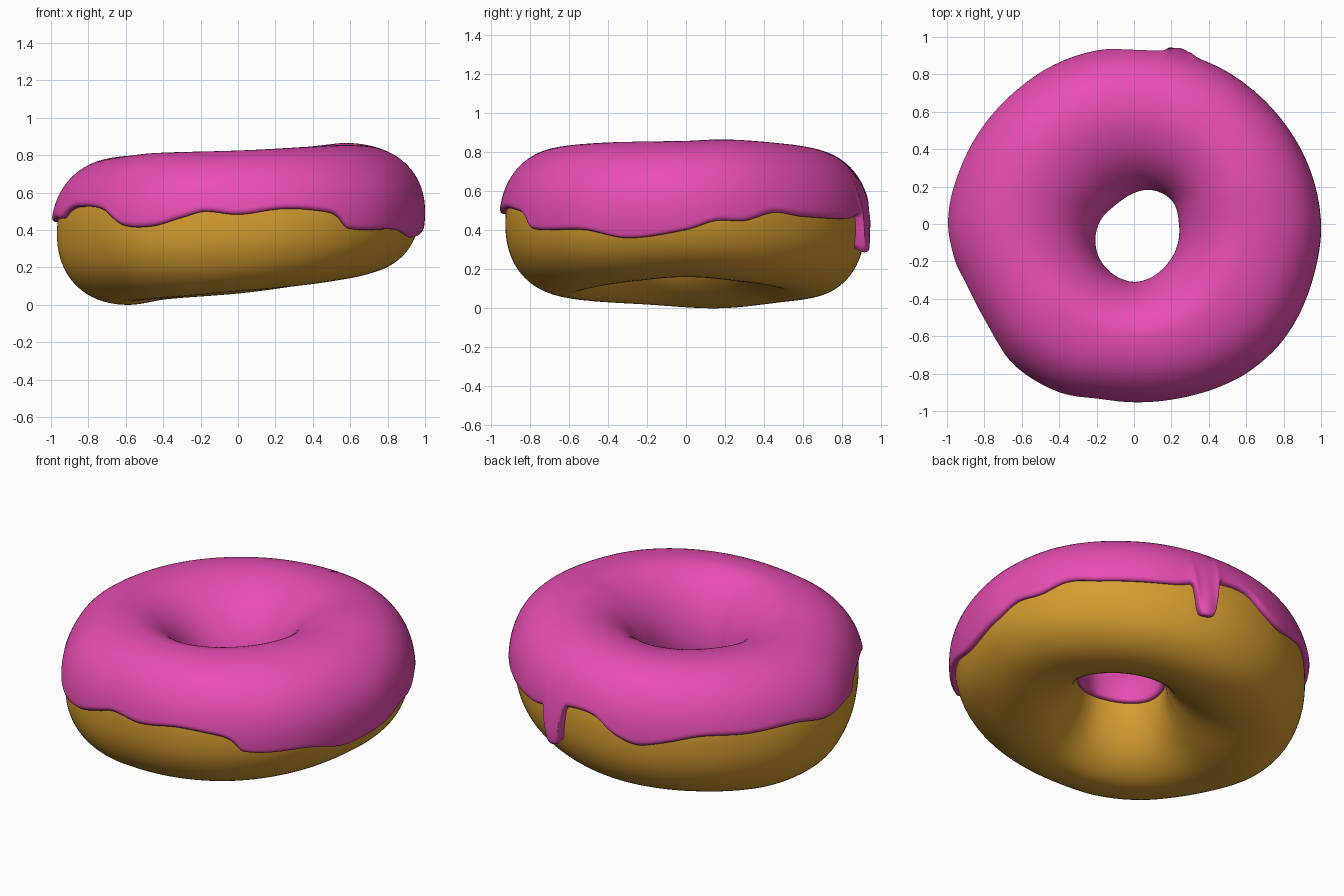
import bpy, bmesh, math

if "Cube" in bpy.data.objects:
    bpy.data.objects.remove(bpy.data.objects["Cube"])

SEG = 480          # steps around the ring
CREST = 0.60       # radius of the ring's crest line
THICK = 0.032      # icing thickness

# Values by angle in degrees (0 = +x, 90 = +y)
OUTER = [(0, 1.0), (38, .965), (52, .957), (90, .948), (140, .965), (180, 1.0), (199, .972),
         (213, .968), (228, .99), (246, .985), (259, .96), (275, .96), (308, 1.0), (322, 1.01), (345, 1.0)]
HOLE = [(0, .25), (30, .248), (60, .217), (90, .175), (117, .152), (145, .15), (166, .172), (186, .204),
        (225, .27), (255, .308), (275, .318), (315, .283)]
TOP = [(0, .858), (20, .865), (55, .842), (90, .815), (120, .805), (150, .80), (180, .79), (200, .795),
       (225, .812), (270, .825), (320, .85)]
BOTTOM = [(0, .16), (30, .135), (60, .10), (90, .06), (130, .03), (165, .0), (200, .02),
          (235, .04), (270, .072), (300, .10), (330, .135)]
EDGE = [(0, .405), (9, .45), (18, .45), (28, .49), (39, .47), (63, .46), (72, .49), (82, .53), (92, .525),
        (100, .45), (108, .41), (116, .43), (130, .475), (145, .47), (163, .475), (177, .44), (187, .46),
        (193, .46), (198, .50), (205, .52), (221, .505), (231, .425), (242, .42), (252, .465), (259, .495),
        (270, .48), (285, .51), (299, .495), (303, .47), (307, .41), (328, .405), (342, .365)]


def around(table, deg):
    """Smooth periodic interpolation of an angle table."""
    n = len(table)
    deg %= 360

    def knot(i):
        a, v = table[i % n]
        return a + 360 * (i // n), v
    i = max(k for k in range(n) if table[k][0] <= deg)
    (a0, v0), (a1, v1), (a2, v2), (a3, v3) = (knot(i + k) for k in (-1, 0, 1, 2))
    h = a2 - a1
    t = (deg - a1) / h
    m1, m2 = (v2 - v0) / (a2 - a0) * h, (v3 - v1) / (a3 - a1) * h
    return ((2*t**3 - 3*t*t + 1) * v1 + (t**3 - 2*t*t + t) * m1
            + (3*t*t - 2*t**3) * v2 + (t**3 - t*t) * m2)


def spow(v, e):
    return math.copysign(abs(v) ** e, v)


class Section:
    """Dough cross-section at one angle: rounder outside, funnel-like inside."""
    N_OUT, N_IN = 2.2, 1.85

    def __init__(self, deg):
        self.a = math.radians(deg)
        top, bottom = around(TOP, deg) - THICK, around(BOTTOM, deg)
        self.zc, self.b = (top + bottom) / 2, (top - bottom) / 2
        self.out = around(OUTER, deg) - THICK - CREST
        self.inn = CREST - around(HOLE, deg) - THICK * .7

    def point(self, phi, off=0.0):
        c, s = math.cos(phi), math.sin(phi)
        n, w = (self.N_OUT, self.out) if c >= 0 else (self.N_IN, self.inn)
        r = CREST + (w + off) * spow(c, 2 / n)
        z = self.zc + (self.b + off) * spow(s, 2 / n)
        return (r * math.cos(self.a), r * math.sin(self.a), z)

    def phi_at(self, z, inside=False):
        q = max(-.95, min(.95, (z - self.zc) / self.b))
        p = math.asin(spow(q, (self.N_IN if inside else self.N_OUT) / 2))
        return math.pi - p if inside else p


def dough_ring(deg):
    s = Section(deg)
    return [s.point(2 * math.pi * (k + .5) / 72) for k in range(72)]


def icing_ring(deg):
    s = Section(deg)
    drip = math.exp(-(abs(deg - 75) / 4.0) ** 6)
    swell = math.exp(-(abs(deg - 75) / 4.0) ** 2)
    lo = s.phi_at(around(EDGE, deg) * (1 - drip) + .305 * drip)
    hi = s.phi_at(.41 + .015 * math.sin(math.radians(deg * 3)), True)
    lip = [(.03, -.015), (.01, 0), (0, .45 * THICK), (.02, .85 * THICK), (.05, THICK)]
    path = [(lo + d, o) for d, o in lip]
    for k in range(49):
        path.append((lo + .08 + (hi - lo - .16) * k / 48, THICK))
    path += [(hi - d, o) for d, o in reversed(lip)]
    for k in range(1, 16):                      # hidden underside
        path.append((hi - .03 - (hi - lo - .06) * k / 16, -.015))
    pts = []
    for phi, o in path:
        # the drip swells towards its tip
        bulge = swell * math.exp(-((phi - lo) / .35) ** 2) if o > 0 else 0
        pts.append(s.point(phi, o + .035 * bulge))
    return pts


def ring_object(name, ring, color_name, color):
    bm = bmesh.new()
    rows = [[bm.verts.new(p) for p in ring(360 * i / SEG)] for i in range(SEG)]
    m = len(rows[0])
    for i in range(SEG):
        r0, r1 = rows[i], rows[(i + 1) % SEG]
        for j in range(m):
            k = (j + 1) % m
            bm.faces.new((r0[j], r1[j], r1[k], r0[k])).smooth = True
    bmesh.ops.recalc_face_normals(bm, faces=bm.faces[:])
    me = bpy.data.meshes.new(name)
    bm.to_mesh(me)
    bm.free()
    mat = bpy.data.materials.new(color_name)
    mat.diffuse_color = color
    mat.use_nodes = True
    mat.node_tree.nodes["Principled BSDF"].inputs["Base Color"].default_value = mat.diffuse_color
    me.materials.append(mat)
    ob = bpy.data.objects.new(name, me)
    bpy.context.collection.objects.link(ob)
    return ob


# Baked ring and the icing shell with its drips
ring_object("dough", dough_ring, "golden brown", (.68, .34, .03, 1))
ring_object("icing", icing_ring, "pink", (.80, .075, .45, 1))
